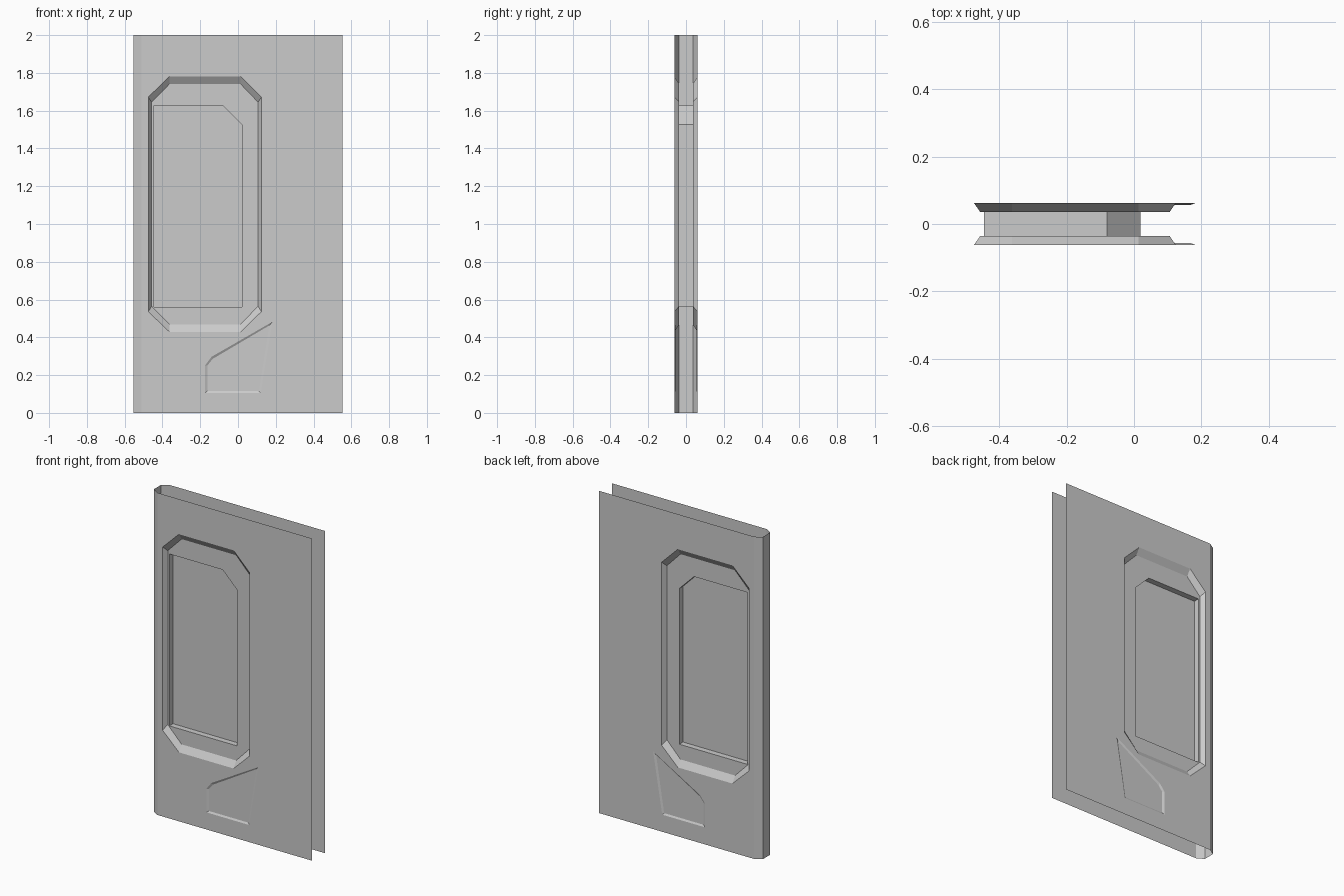
import bpy, bmesh

if "Cube" in bpy.data.objects:
    bpy.data.objects.remove(bpy.data.objects["Cube"])

Y_FACE, Y_RECESS, Y_HANDLE = -0.062, -0.036, -0.056


def octagon(x0, x1, z0, z1, cx0, cx1, cz0, cz1):
    return [(cx0, z0), (cx1, z0), (x1, cz0), (x1, cz1),
            (cx1, z1), (cx0, z1), (x0, cz1), (x0, cz0)]


def loop(bm, pts, y):
    return [bm.verts.new((x, y, z)) for x, z in pts]


def bridge(bm, a, b):
    n = len(a)
    for i in range(n):
        j = (i + 1) % n
        bm.faces.new((a[i], a[j], b[j], b[i]))


def fill(bm, *loops):
    # flat face bounded by the first loop, with the others as holes
    edges = []
    for l in loops:
        for a, b in zip(l, l[1:] + l[:1]):
            edges.append(bm.edges.get((a, b)) or bm.edges.new((a, b)))
    bmesh.ops.triangle_fill(bm, edges=edges, use_beauty=True, normal=(0, -1, 0))


def make_object(bm, name):
    me = bpy.data.meshes.new(name)
    bm.to_mesh(me)
    bm.free()
    ob = bpy.data.objects.new(name, me)
    bpy.context.collection.objects.link(ob)
    return ob


window = [(-0.446, 0.56), (0.02, 0.56), (0.02, 1.527), (-0.08, 1.627), (-0.446, 1.627)]

# door skin: front half, mirrored to the back
bm = bmesh.new()
sheet = loop(bm, [(-0.51, 0), (0.553, 0), (0.553, 2), (-0.51, 2)], Y_FACE)
rim = loop(bm, octagon(-0.475, 0.124, 0.428, 1.782, -0.362, 0.013, 0.536, 1.672), Y_FACE)
floor = loop(bm, octagon(-0.457, 0.106, 0.468, 1.742, -0.362, 0.013, 0.565, 1.645), Y_RECESS)
grip = loop(bm, [(-0.174, 0.106), (0.12, 0.106), (0.182, 0.482), (-0.14, 0.297), (-0.174, 0.252)], Y_FACE)
grip_floor = loop(bm, [(-0.161, 0.116), (0.111, 0.116), (0.166, 0.463), (-0.134, 0.286), (-0.161, 0.252)], Y_HANDLE)
opening = loop(bm, window, Y_RECESS)
reveal = loop(bm, window, 0)
bridge(bm, rim, floor)
bridge(bm, grip, grip_floor)
bridge(bm, opening, reveal)
fill(bm, sheet, rim, grip)
fill(bm, floor, opening)
bm.faces.new(grip_floor)

# chamfered closed edge on the left
prev = (sheet[0], sheet[3])
for x, y in ((-0.553, Y_RECESS), (-0.553, 0)):
    cur = (bm.verts.new((x, y, 0)), bm.verts.new((x, y, 2)))
    bm.faces.new((prev[0], prev[1], cur[1], cur[0]))
    prev = cur

bmesh.ops.recalc_face_normals(bm, faces=bm.faces[:])
bm.normal_update()
if sum(f.normal.y * f.calc_area() for f in bm.faces) > 0:
    bmesh.ops.reverse_faces(bm, faces=bm.faces[:])
skin = make_object(bm, "door_skin")
mirror = skin.modifiers.new("Mirror", 'MIRROR')
mirror.use_axis = (False, True, False)

# window pane in the middle of the opening
bm = bmesh.new()
bm.faces.new(loop(bm, window, 0))
make_object(bm, "window_pane")
